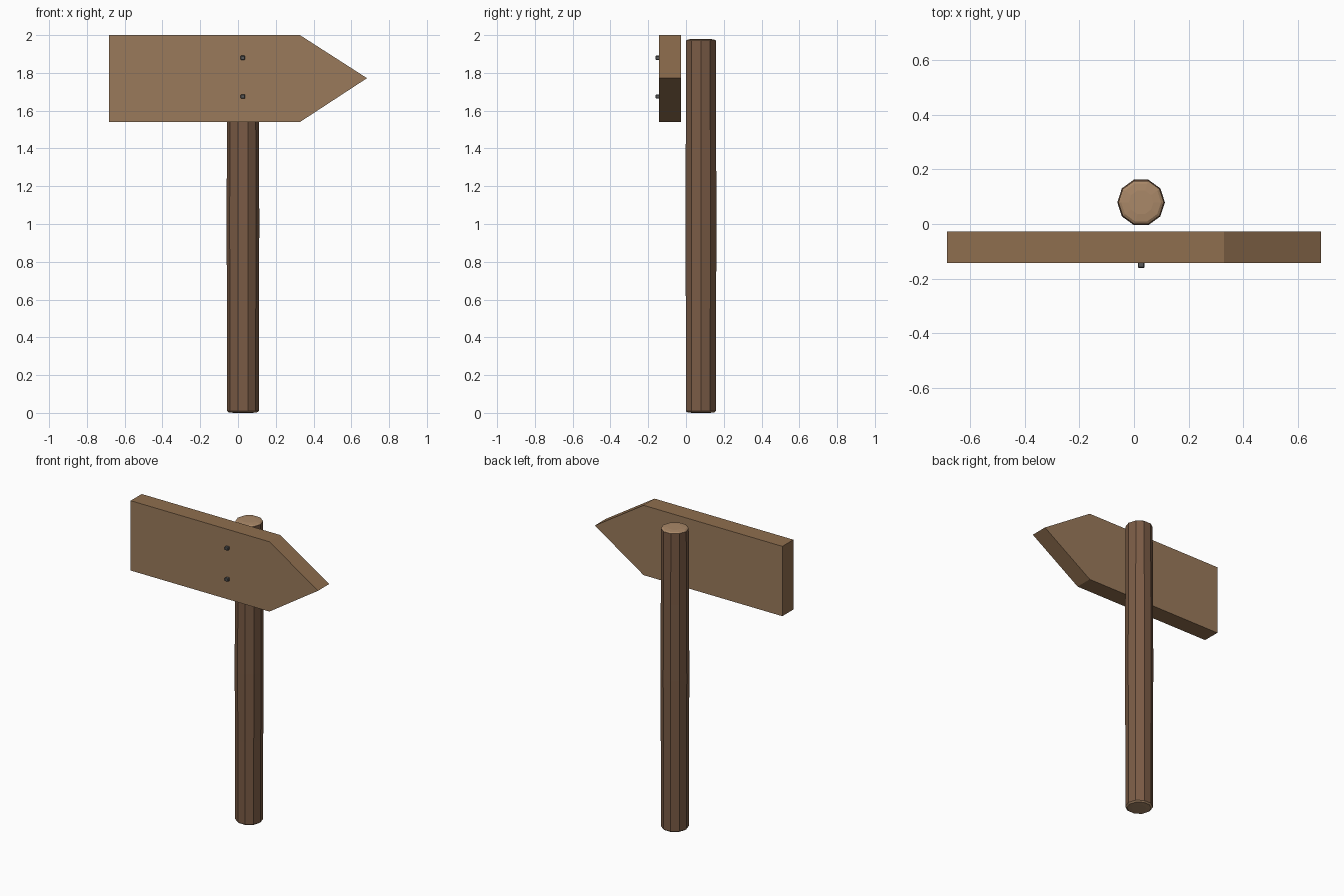
import bpy, bmesh
from math import cos, sin, pi

if "Cube" in bpy.data.objects:
    bpy.data.objects.remove(bpy.data.objects["Cube"])


def material(name, rgb):
    m = bpy.data.materials.new(name)
    m.diffuse_color = (*rgb, 1)
    m.use_nodes = True
    m.node_tree.nodes["Principled BSDF"].inputs["Base Color"].default_value = m.diffuse_color
    return m


BARK = material("bark", (0.195, 0.105, 0.060))
CUT = material("cut_wood", (0.40, 0.246, 0.138))
FACE = material("board_face", (0.323, 0.195, 0.105))
EDGE = material("board_edge", (0.275, 0.156, 0.077))
METAL = material("metal", (0.10, 0.10, 0.10))


def finish(name, bm, mats):
    bmesh.ops.recalc_face_normals(bm, faces=bm.faces)
    me = bpy.data.meshes.new(name)
    bm.to_mesh(me)
    bm.free()
    for m in mats:
        me.materials.append(m)
    ob = bpy.data.objects.new(name, me)
    bpy.context.collection.objects.link(ob)
    return ob


# Post: ten-sided log, slightly fuller in the middle, shallow domed cut ends
PX, PY, SIDES = 0.026, 0.079, 10
rings = [(0.045, 0.0), (0.074, 0.002), (0.084, 0.01), (0.084, 0.55),
         (0.087, 1.0), (0.084, 1.5), (0.083, 1.971), (0.073, 1.977), (0.045, 1.98)]
bm = bmesh.new()
loops = [[bm.verts.new((PX + r * cos(2 * pi * i / SIDES),
                        PY + r * sin(2 * pi * i / SIDES), z))
          for i in range(SIDES)] for r, z in rings]
for k, (a, b) in enumerate(zip(loops, loops[1:])):
    for i in range(SIDES):
        j = (i + 1) % SIDES
        f = bm.faces.new((a[i], a[j], b[j], b[i]))
        f.material_index = int(k < 2 or k >= len(loops) - 3)
for loop in (loops[0], loops[-1]):
    bm.faces.new(loop).material_index = 1
finish("post", bm, [BARK, CUT])

# Arrow board: extruded pointed outline
outline = [(-0.683, 1.54), (0.328, 1.54), (0.683, 1.772), (0.328, 2.0), (-0.683, 2.0)]
bm = bmesh.new()
front = bm.faces.new([bm.verts.new((x, -0.142, z)) for x, z in outline])
ext = bmesh.ops.extrude_face_region(bm, geom=[front], use_keep_orig=True)
bmesh.ops.translate(bm, vec=(0, 0.115, 0),
                    verts=[v for v in ext["geom"] if isinstance(v, bmesh.types.BMVert)])
bm.normal_update()
for f in bm.faces:
    f.material_index = int(abs(f.normal.y) < 0.5)
finish("arrow_board", bm, [FACE, EDGE])

# Nail heads: small bevelled blocks on the board front
for name, z in (("upper_nail", 1.88), ("lower_nail", 1.675)):
    bm = bmesh.new()
    bmesh.ops.create_cube(bm, size=1)
    bmesh.ops.scale(bm, vec=(0.024, 0.022, 0.022), verts=bm.verts)
    bmesh.ops.translate(bm, vec=(PX, -0.15, z), verts=bm.verts)
    bmesh.ops.bevel(bm, geom=bm.edges[:], offset=0.003, segments=1, affect='EDGES')
    finish(name, bm, [METAL])
